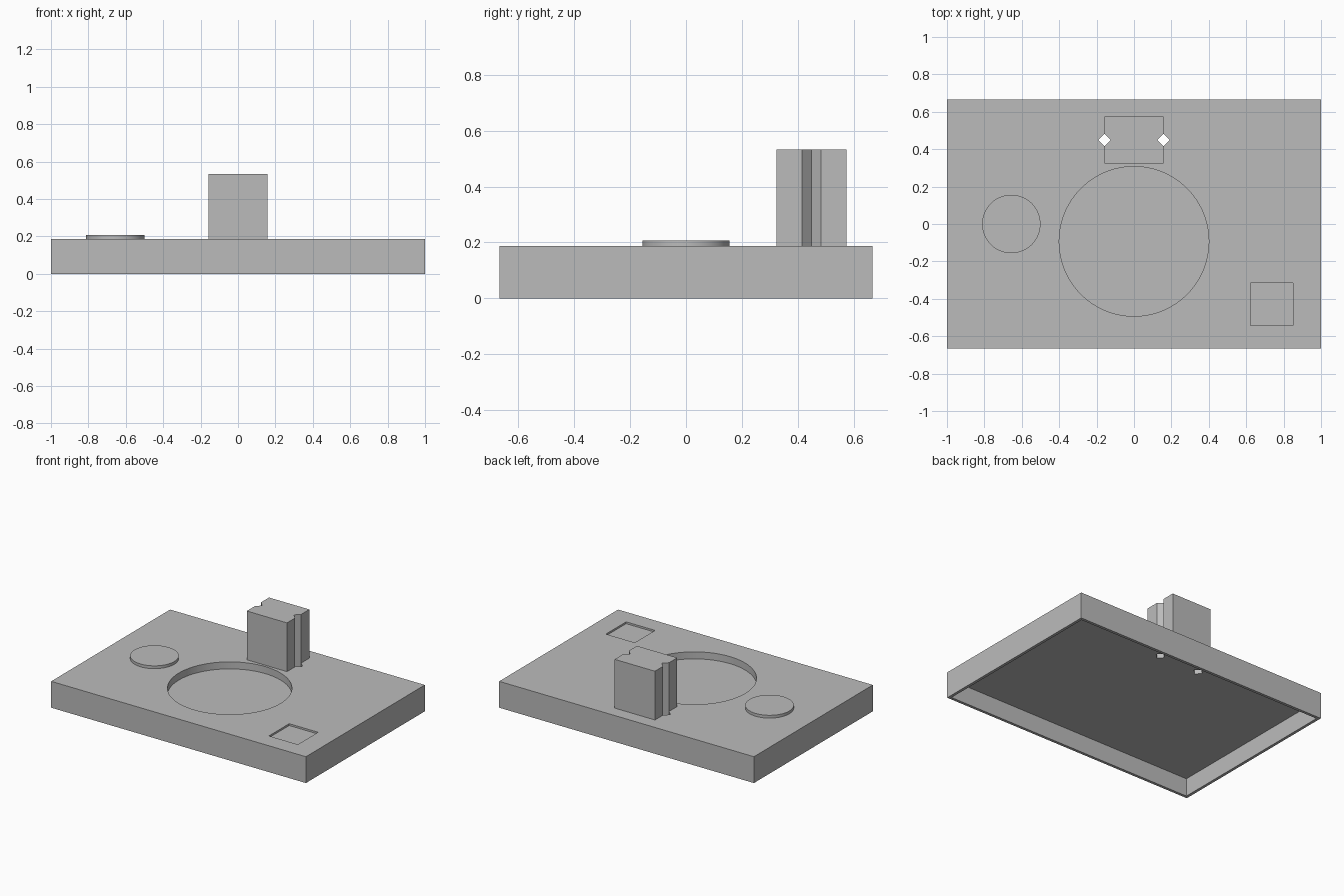
import bpy
import math

default = bpy.data.objects.get("Cube")
if default:
    bpy.data.objects.remove(default, do_unlink=True)

grey = bpy.data.materials.new("plain grey")
grey.use_nodes = True
colour = (0.5, 0.5, 0.5, 1)
grey.diffuse_color = colour
grey.node_tree.nodes["Principled BSDF"].inputs["Base Color"].default_value = colour


def finish(name):
    ob = bpy.context.object
    ob.name = name
    bpy.ops.object.transform_apply(location=False, rotation=True, scale=True)
    ob.data.materials.append(grey)
    return ob


def box(name, x, y, z0, z1, width, depth, turn=0):
    bpy.ops.mesh.primitive_cube_add(size=1, location=(x, y, (z0 + z1) / 2))
    bpy.context.object.scale = (width, depth, z1 - z0)
    bpy.context.object.rotation_euler.z = turn
    return finish(name)


def disc(name, x, y, z0, z1, radius):
    bpy.ops.mesh.primitive_cylinder_add(
        vertices=96, radius=radius, depth=z1 - z0, location=(x, y, (z0 + z1) / 2))
    return finish(name)


def carve(target, cutters):
    # Cut each shape out, then drop the cutter
    for cutter in cutters:
        cutter.hide_render = True
        mod = target.modifiers.new("cut", "BOOLEAN")
        mod.operation = "DIFFERENCE"
        mod.solver = "EXACT"
        mod.object = cutter
        bpy.context.view_layer.objects.active = target
        bpy.ops.object.modifier_apply(modifier=mod.name)
        bpy.data.objects.remove(cutter, do_unlink=True)


def smooth(ob):
    bpy.ops.object.select_all(action="DESELECT")
    ob.select_set(True)
    bpy.context.view_layer.objects.active = ob
    bpy.ops.object.shade_smooth_by_angle(angle=math.radians(30))


LENGTH, WIDTH, TOP = 2.0, 4 / 3, 0.187
WALL, CAVITY = 0.02, 0.127
BLOCK_Y, BLOCK_X, BLOCK_TOP = 0.449, 0.158, 0.533
SLOT = 0.048  # side of the turned square slot


def slots():
    return [box("slot_cutter", side * BLOCK_X, BLOCK_Y, -0.1, 0.7, SLOT, SLOT, math.pi / 4)
            for side in (-1, 1)]


# Hollow base tray with round recess, square recess and two through slots
base = box("base", 0, 0, 0, TOP, LENGTH, WIDTH)
carve(base, [
    box("cavity_cutter", 0, 0, -0.1, CAVITY, LENGTH - 2 * WALL, WIDTH - 2 * WALL),
    disc("round_recess_cutter", 0, -0.093, TOP - 0.05, 0.3, 0.4),
    box("square_recess_cutter", 0.737, -0.43, TOP - 0.013, 0.3, 0.227, 0.227),
] + slots())
smooth(base)

# Upright block with a V groove down each side
block = box("upright_block", 0, BLOCK_Y, TOP, BLOCK_TOP, 2 * BLOCK_X, 0.25)
carve(block, slots())

# Raised round pad
pad = disc("round_pad", -0.656, 0, TOP, 0.207, 0.156)
smooth(pad)
